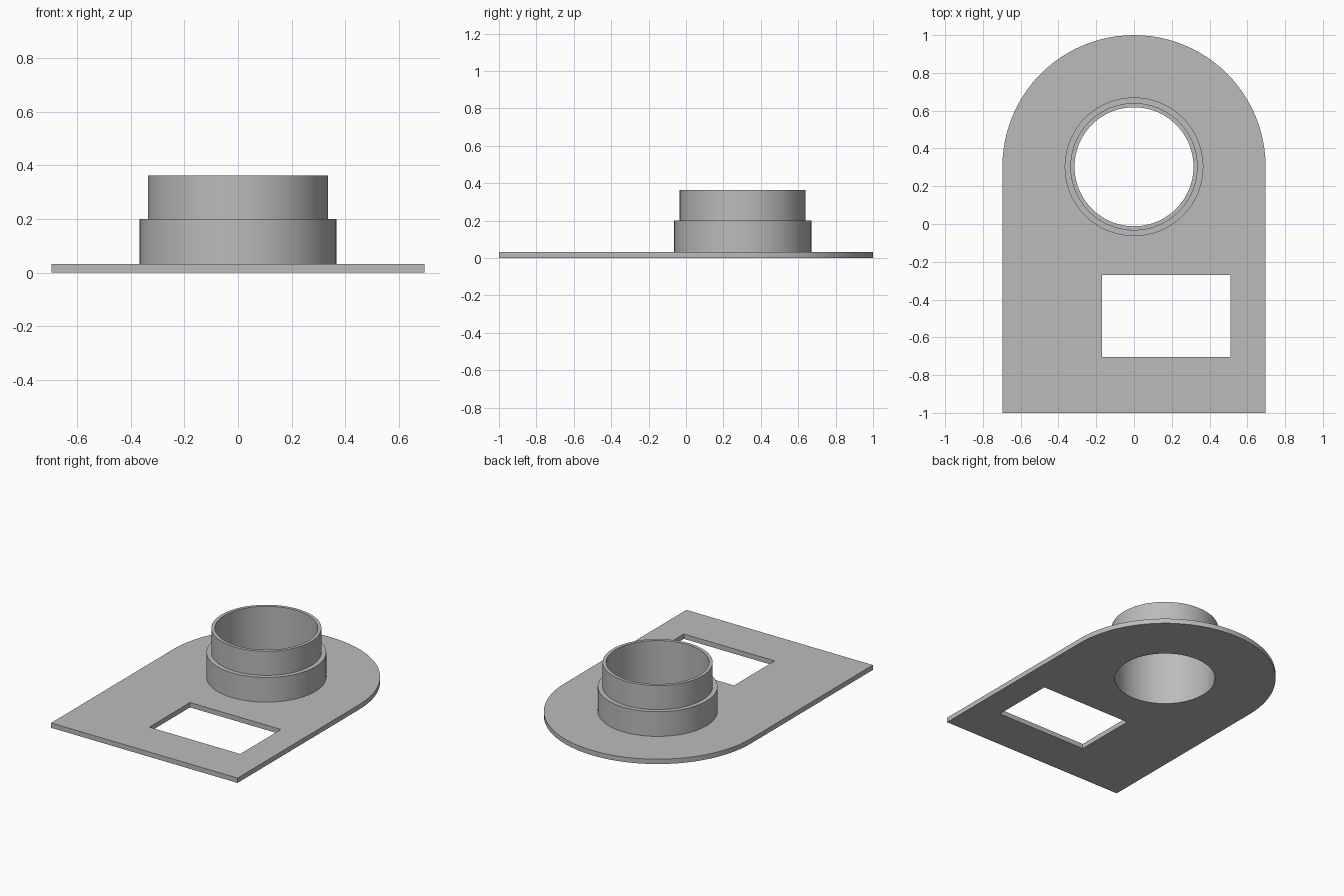
import bpy, bmesh, math

cube = bpy.data.objects.get("Cube")
if cube:
    bpy.data.objects.remove(cube, do_unlink=True)

HALF_W = 0.697
CY = 1 - HALF_W          # centre of the rounded end and the collar
PLATE = 0.033
BORE = 0.315
SEG = 96

grey = bpy.data.materials.new("plain grey")
grey.use_nodes = True
colour = (0.5, 0.5, 0.5, 1)
grey.diffuse_color = colour
grey.node_tree.nodes["Principled BSDF"].inputs["Base Color"].default_value = colour


def arc(radius, start, end, steps):
    """Points on an arc about the collar axis."""
    angles = [start + (end - start) * i / steps for i in range(steps + 1)]
    return [(radius * math.cos(a), CY + radius * math.sin(a)) for a in angles]


def finish(bm, name):
    bmesh.ops.recalc_face_normals(bm, faces=bm.faces)
    mesh = bpy.data.meshes.new(name)
    bm.to_mesh(mesh)
    bm.free()
    mesh.materials.append(grey)
    obj = bpy.data.objects.new(name, mesh)
    bpy.context.collection.objects.link(obj)
    bpy.ops.object.select_all(action="DESELECT")
    obj.select_set(True)
    bpy.context.view_layer.objects.active = obj
    bpy.ops.object.shade_smooth_by_angle(angle=math.radians(30))
    return obj


# Base plate: rounded outline with a round bore and a rectangular window
outline = [(-HALF_W, -1), (HALF_W, -1)] + arc(HALF_W, 0, math.pi, SEG // 2)
bore = arc(BORE, 0, 2 * math.pi, SEG)[:-1]
window = [(-0.17, -0.705), (0.51, -0.705), (0.51, -0.27), (-0.17, -0.27)]

bm = bmesh.new()
edges = []
for loop in (outline, bore, window):
    verts = [bm.verts.new((x, y, 0)) for x, y in loop]
    edges += [bm.edges.new((v, verts[i - 1])) for i, v in enumerate(verts)]
bmesh.ops.triangle_fill(bm, edges=edges, use_beauty=True, normal=(0, 0, 1))
top = bmesh.ops.extrude_face_region(bm, geom=bm.faces[:])["geom"]
bmesh.ops.translate(bm, vec=(0, 0, PLATE),
                    verts=[v for v in top if isinstance(v, bmesh.types.BMVert)])
finish(bm, "base_plate")

# Stepped collar: a ring profile turned around the bore axis
profile = [(BORE, PLATE), (0.367, PLATE), (0.367, 0.2),
           (0.337, 0.2), (0.337, 0.363), (BORE, 0.363)]
bm = bmesh.new()
verts = [bm.verts.new((r, CY, z)) for r, z in profile]
ring = [bm.edges.new((v, verts[i - 1])) for i, v in enumerate(verts)]
bmesh.ops.spin(bm, geom=verts + ring, cent=(0, CY, 0), axis=(0, 0, 1),
               angle=2 * math.pi, steps=SEG, use_merge=True)
bmesh.ops.remove_doubles(bm, verts=bm.verts, dist=0.0001)
finish(bm, "stepped_collar")
